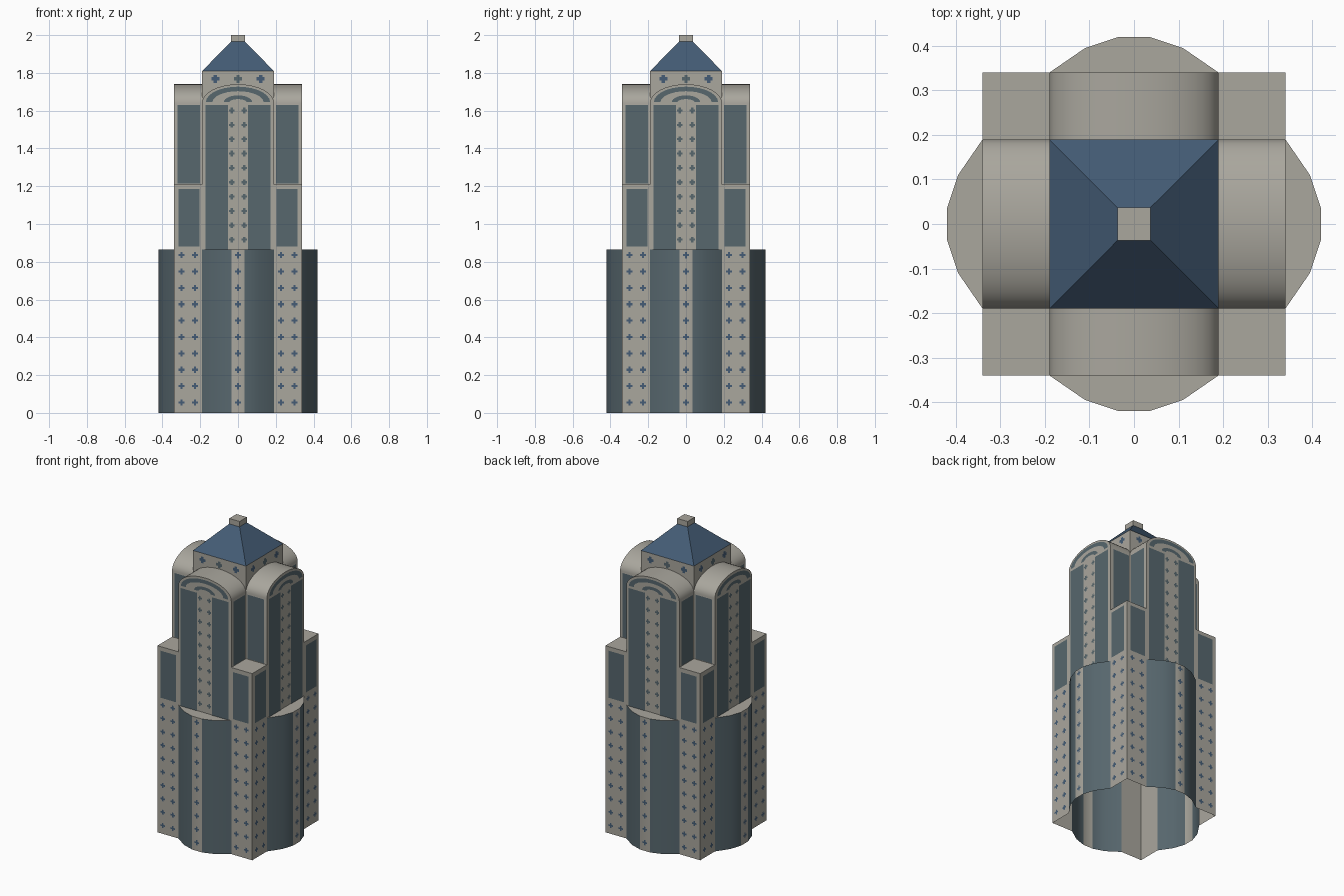
import bpy, bmesh
from math import sin, cos, pi, radians

cube = bpy.data.objects.get("Cube")
if cube:
    bpy.data.objects.remove(cube, do_unlink=True)


def material(name, color):
    m = bpy.data.materials.new(name)
    m.use_nodes = True
    m.diffuse_color = (*color, 1)
    bsdf = next(n for n in m.node_tree.nodes if n.type == 'BSDF_PRINCIPLED')
    bsdf.inputs["Base Color"].default_value = (*color, 1)
    return m


STONE = material("warm_grey_stone", (0.40, 0.385, 0.34))
GLASS = material("slate_glass", (0.095, 0.135, 0.155))
BLUE = material("roof_blue", (0.058, 0.108, 0.18))
MATS = [STONE, GLASS, BLUE]

# Main dimensions
CORE, OUT = 0.19, 0.34            # half widths of core and of full plan
BASE, CORNER, SPRING, RISE = 0.865, 1.21, 1.64, 0.10
EAVE, ROOF, TOP = 1.81, 1.965, 2.0
LIFT = 0.003                      # how far painted plates stand proud


def four_sides(name, polys, smooth=False):
    """Build polygons given as (points, material); points are
    (across, outward, height) on one side, repeated on all four."""
    bm = bmesh.new()
    for k in range(4):
        for pts, mat in polys:
            verts = []
            for u, d, z in pts:
                x, y = u, -d
                for _ in range(k):
                    x, y = -y, x
                verts.append(bm.verts.new((x, y, z)))
            bm.faces.new(verts).material_index = MATS.index(mat)
    bmesh.ops.remove_doubles(bm, verts=bm.verts, dist=1e-5)
    mesh = bpy.data.meshes.new(name)
    bm.to_mesh(mesh)
    bm.free()
    for m in MATS:
        mesh.materials.append(m)
    ob = bpy.data.objects.new(name, mesh)
    bpy.context.collection.objects.link(ob)
    if smooth:
        bpy.ops.object.select_all(action='DESELECT')
        ob.select_set(True)
        bpy.context.view_layer.objects.active = ob
        bpy.ops.object.shade_smooth_by_angle(angle=radians(30))
    return ob


def wall(u0, u1, z0, z1, d, mat):
    return ([(u0, d, z0), (u1, d, z0), (u1, d, z1), (u0, d, z1)], mat)


def pair(u0, u1, z0, z1, d, mat):
    return [wall(u0, u1, z0, z1, d, mat), wall(-u1, -u0, z0, z1, d, mat)]


def cross(u, z, d, size, arm, mat):
    """Plus-shaped window."""
    s, a = size / 2, arm / 2
    quarter = [(s, -a), (s, a), (a, a)]
    pts = []
    for _ in range(4):
        pts += quarter
        quarter = [(-y, x) for x, y in quarter]
    return ([(u + x, d, z + y) for x, y in pts], mat)


# Rounded bays around the base, open underneath, with a flat ledge on top
half = [(0.035, 0.42), (0.11, 0.395), (CORE, OUT)]
plan = [(-u, d) for u, d in reversed(half)] + half
bay = []
for i, ((u0, d0), (u1, d1)) in enumerate(zip(plan, plan[1:])):
    bay.append(([(u0, d0, 0), (u1, d1, 0), (u1, d1, BASE), (u0, d0, BASE)],
                STONE if i == 2 else GLASS))
bay.append(([(u, d, BASE) for u, d in plan], STONE))
four_sides("base_bays", bay, smooth=True)

# Corner towers: outer walls and tops
corner = pair(CORE, OUT, 0, CORNER, OUT, STONE)
corner.append(([(CORE, OUT, CORNER), (OUT, OUT, CORNER),
                (OUT, CORE, CORNER), (CORE, CORE, CORNER)], STONE))
four_sides("corner_towers", corner)
four_sides("corner_glass", pair(0.205, 0.316, 0.88, 1.185, OUT + LIFT, GLASS))

# Four arms with barrel-vaulted tops
arc = [(CORE * cos(pi * i / 20), SPRING + RISE * sin(pi * i / 20))
       for i in range(21)]
arms = pair(CORE, OUT, CORNER, SPRING, CORE, STONE)
arms.append(([(-CORE, OUT, BASE), (CORE, OUT, BASE)]
             + [(u, OUT, z) for u, z in arc], STONE))
for (u0, z0), (u1, z1) in zip(arc, arc[1:]):
    arms.append(([(u0, OUT, z0), (u0, CORE, z0),
                  (u1, CORE, z1), (u1, OUT, z1)], STONE))
four_sides("vaulted_arms", arms, smooth=True)
four_sides("arm_front_glass",
           pair(0.053, 0.173, BASE, 1.63, OUT + LIFT, GLASS))
four_sides("arm_side_glass",
           pair(0.202, 0.32, 1.215, 1.63, CORE + LIFT, GLASS))


# Curved glass bands in the arched gables
def band(outer, inner, steps=14):
    polys = []
    for i in range(steps):
        t0, t1 = pi * i / steps, pi * (i + 1) / steps
        pts = [(r[0] * cos(t), OUT + LIFT, 1.645 + r[1] * sin(t))
               for r, t in ((outer, t0), (outer, t1), (inner, t1), (inner, t0))]
        polys.append((pts, GLASS))
    return polys


four_sides("gable_bands", band((0.17, 0.082), (0.135, 0.058))
           + band((0.075, 0.036), (0.045, 0.016)))

# Cross windows
windows = []
for row in range(10):
    low = 0.055 + row * 0.0867
    high = 0.917 + row * 0.076
    windows.append(cross(0, low, 0.42 + LIFT, 0.034, 0.011, BLUE))
    for side in (-1, 1):
        for u in (0.228, 0.30):
            windows.append(cross(side * u, low, OUT + LIFT, 0.032, 0.011, BLUE))
        windows.append(cross(side * 0.033, high, OUT + LIFT, 0.03, 0.011, GLASS))
four_sides("cross_windows", windows)

# Core block under the roof
four_sides("core_block", [wall(-CORE, CORE, 1.6, EAVE, CORE, STONE)])
four_sides("core_windows", [
    cross(u, 1.768, CORE + LIFT, 0.042, 0.018, GLASS if u == 0 else BLUE)
    for u in (-0.12, 0, 0.12)])

# Hipped roof and finial cap
TIP = 0.037
four_sides("hipped_roof", [([(-CORE, CORE, EAVE), (CORE, CORE, EAVE),
                             (TIP, TIP, ROOF), (-TIP, TIP, ROOF)], BLUE)])
four_sides("roof_cap", [
    wall(-TIP, TIP, ROOF, TOP, TIP, STONE),
    ([(-TIP, TIP, TOP), (TIP, TIP, TOP), (0, 0, TOP)], STONE)])
